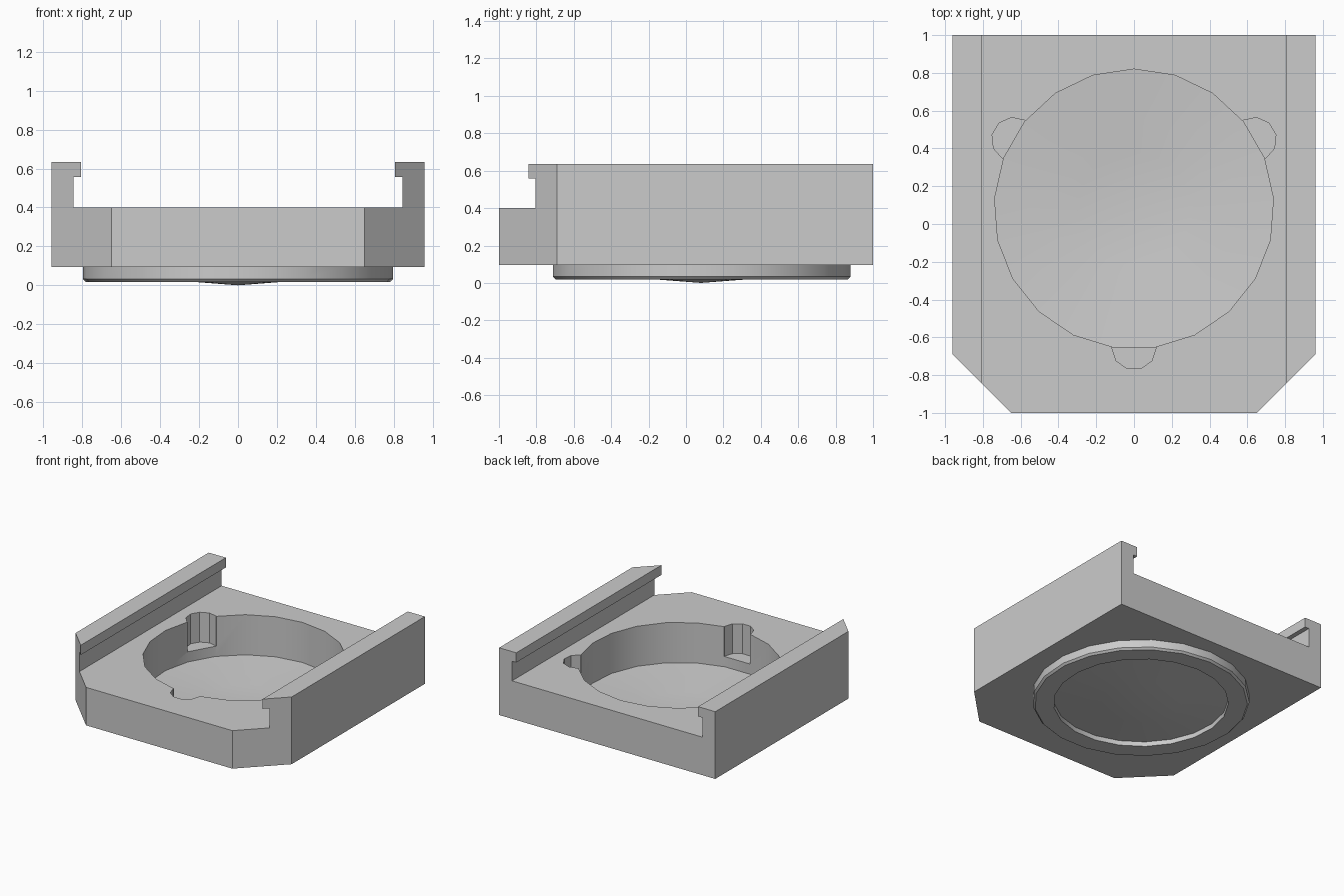
import bpy, bmesh, math
from mathutils import Vector, Matrix

if "Cube" in bpy.data.objects:
    bpy.data.objects.remove(bpy.data.objects["Cube"])

CY = 0.08      # centre of the round features
SIDES = 21


def finish(bm, name):
    bmesh.ops.recalc_face_normals(bm, faces=bm.faces[:])
    me = bpy.data.meshes.new(name)
    bm.to_mesh(me)
    bm.free()
    ob = bpy.data.objects.new(name, me)
    bpy.context.collection.objects.link(ob)
    return ob


def prism(name, pts, vec):
    """Extrude a closed outline of 3D points along vec."""
    bm = bmesh.new()
    f = bm.faces.new([bm.verts.new(p) for p in pts])
    r = bmesh.ops.extrude_face_region(bm, geom=[f])
    bmesh.ops.translate(bm, vec=Vector(vec),
                        verts=[v for v in r["geom"] if isinstance(v, bmesh.types.BMVert)])
    return finish(bm, name)


def lathe(name, profile):
    """Turn an (r, z) profile, starting and ending on the axis, around (0, CY)."""
    bm = bmesh.new()
    rings = []
    for r, z in profile:
        if r == 0:
            rings.append([bm.verts.new((0, CY, z))] * SIDES)
        else:
            rings.append([bm.verts.new((r * math.sin(2 * math.pi * i / SIDES),
                                        CY + r * math.cos(2 * math.pi * i / SIDES), z))
                          for i in range(SIDES)])
    for a, b in zip(rings, rings[1:]):
        for i in range(SIDES):
            j = (i + 1) % SIDES
            bm.faces.new(list(dict.fromkeys((a[i], a[j], b[j], b[i]))))
    return finish(bm, name)


def boolean(target, tool, op):
    tool.hide_render = True
    m = target.modifiers.new(op, 'BOOLEAN')
    m.operation = op
    m.solver = 'EXACT'
    m.object = tool
    bpy.context.view_layer.objects.active = target
    bpy.ops.object.modifier_apply(modifier=m.name)
    bpy.data.objects.remove(tool)


# Block with chamfered front corners
half = [(0.65, -1), (0.96, -0.69), (0.96, 1)]
outline = half + [(-x, y) for x, y in reversed(half)]
body = prism("slide_mount_base", [(x, y, 0.095) for x, y in outline], (0, 0, 0.54))

# Undercut channel that leaves the two lipped rails
slot = [(0.845, 0.40), (0.845, 0.557), (0.808, 0.557), (0.808, 0.75)]
slot += [(-x, z) for x, z in reversed(slot)]
boolean(body, prism("channel_cutter", [(x, -1.2, z) for x, z in slot], (0, 2.4, 0)), 'DIFFERENCE')

# Round skirt below, with recessed shallow dome
skirt = lathe("bottom_skirt", [(0, 0.0), (0.3, 0.023), (0.645, 0.056), (0.645, 0.018),
                               (0.785, 0.018), (0.80, 0.033), (0.80, 0.13), (0, 0.13)])
boolean(body, skirt, 'UNION')

# Round pocket with shallow dished floor
pocket = lathe("pocket_cutter", [(0, 0.022), (0.3, 0.043), (0.74, 0.078), (0.74, 0.47), (0, 0.47)])
boolean(body, pocket, 'DIFFERENCE')

# Three small notches around the pocket
for k in range(3):
    a = math.radians(-90 + 120 * k)
    cx, cy = 0.735 * math.cos(a), CY + 0.735 * math.sin(a)
    pts = [(cx + 0.117 * math.cos(a + math.radians(18 + 36 * i)),
            cy + 0.117 * math.sin(a + math.radians(18 + 36 * i)), 0.16) for i in range(10)]
    boolean(body, prism("notch_cutter", pts, (0, 0, 0.3)), 'DIFFERENCE')

# Smooth round walls, sharp edges elsewhere
bpy.ops.object.select_all(action='DESELECT')
body.select_set(True)
bpy.context.view_layer.objects.active = body
bpy.ops.object.shade_smooth_by_angle(angle=math.radians(30))
